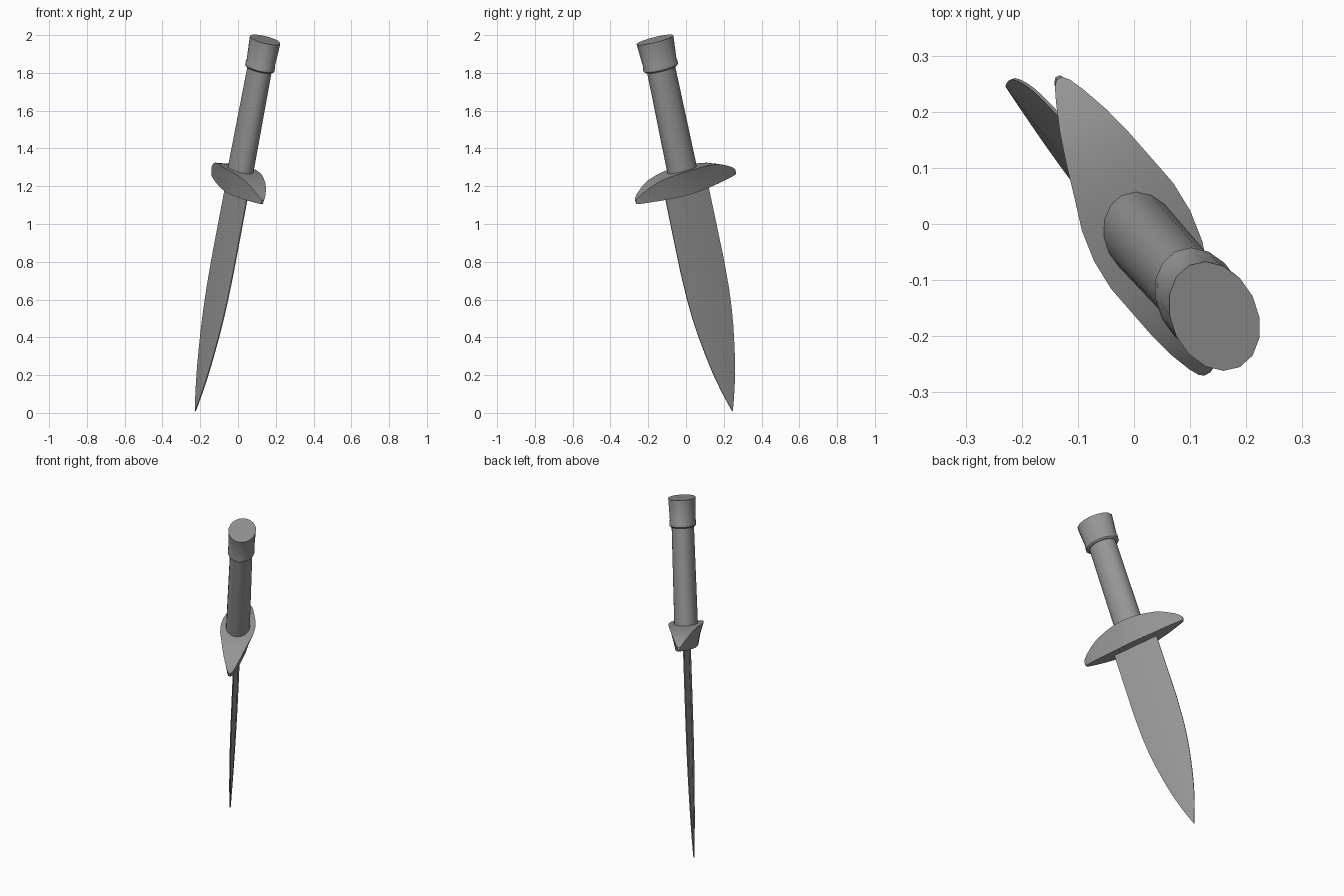
import bpy, bmesh, math
from mathutils import Vector, Matrix

if "Cube" in bpy.data.objects:
    bpy.data.objects.remove(bpy.data.objects["Cube"])

# Local frame: X = width of blade and guard, Y = thickness, Z = towards the pommel
d = Vector((0.181, -0.201, 0.963)).normalized()
w = Vector((-0.43, 0.861, 0.273))
w = (w - d * w.dot(d)).normalized()
n = d.cross(w)
POSE = Matrix((w, n, d)).transposed().to_4x4()
POSE.translation = Vector((-0.001, -0.004, 1.207))

steel = bpy.data.materials.new("steel_grey")
steel.diffuse_color = (0.3, 0.3, 0.3, 1)
steel.use_nodes = True
steel.node_tree.nodes["Principled BSDF"].inputs["Base Color"].default_value = steel.diffuse_color


def loft(name, rings, angle):
    """Skin closed rings of equal length, cap both ends."""
    bm = bmesh.new()
    loops = [[bm.verts.new(p) for p in r] for r in rings]
    k = len(rings[0])
    for a, b in zip(loops, loops[1:]):
        for i in range(k):
            j = (i + 1) % k
            bm.faces.new((a[i], a[j], b[j], b[i]))
    bm.faces.new(loops[0])
    bm.faces.new(loops[-1])
    bmesh.ops.recalc_face_normals(bm, faces=bm.faces)
    me = bpy.data.meshes.new(name)
    bm.to_mesh(me)
    bm.free()
    ob = bpy.data.objects.new(name, me)
    bpy.context.collection.objects.link(ob)
    me.materials.append(steel)
    ob.matrix_world = POSE
    bpy.ops.object.select_all(action='DESELECT')
    ob.select_set(True)
    bpy.context.view_layer.objects.active = ob
    bpy.ops.object.shade_smooth_by_angle(angle=math.radians(angle))
    return ob


def ellipse(z, a, b, sides=16):
    return [(a * math.cos(t), b * math.sin(t), z)
            for t in (2 * math.pi * i / sides for i in range(sides))]


# Handle and pommel: oval tubes
loft("handle", [ellipse(0.05, 0.083, 0.067), ellipse(0.65, 0.079, 0.063)], 40)
loft("pommel", [ellipse(0.636, 0.088, 0.068), ellipse(0.644, 0.098, 0.075),
                ellipse(0.664, 0.098, 0.075), ellipse(0.672, 0.095, 0.072),
                ellipse(0.798, 0.105, 0.077)], 40)

# Blade: thin lens section following a leaf outline (distance, half width)
outline = [(-0.02, 0.131), (-0.25, 0.132), (-0.45, 0.132), (-0.6, 0.127),
           (-0.7, 0.119), (-0.8, 0.107), (-0.92, 0.087), (-1.02, 0.067),
           (-1.12, 0.041), (-1.2, 0.016), (-1.243, 0.001)]
rings = []
for z, h in outline:
    c = 0.003 + 0.009 * h / 0.132
    e = 0.003
    rings.append([(h, e, z), (0, c, z), (-h, e, z), (-h, -e, z), (0, -c, z), (h, -e, z)])
loft("blade", rings, 40)

# Guard: arched lens with side walls tapering in towards the blade
# (distance along width, half thickness, top height, crease height, bottom height)
half = [(0, 0.097, 0.086, 0.018, -0.045), (0.06, 0.092, 0.085, 0.017, -0.044),
        (0.12, 0.077, 0.08, 0.014, -0.041), (0.18, 0.062, 0.069, 0.009, -0.036),
        (0.23, 0.046, 0.05, 0.003, -0.031), (0.275, 0.027, 0.026, -0.004, -0.027),
        (0.297, 0.015, 0.009, -0.008, -0.024), (0.305, 0.006, 0.0, -0.01, -0.02)]
full = [(-u, *r) for u, *r in reversed(half[1:])] + half
rings = []
for u, v, top, mid, low in full:
    m, b = v * 0.76, v * 0.62
    rings.append([(u, -v, top), (u, v, top), (u, m, mid), (u, b, low),
                  (u, -b, low), (u, -m, mid)])
loft("guard", rings, 35)
